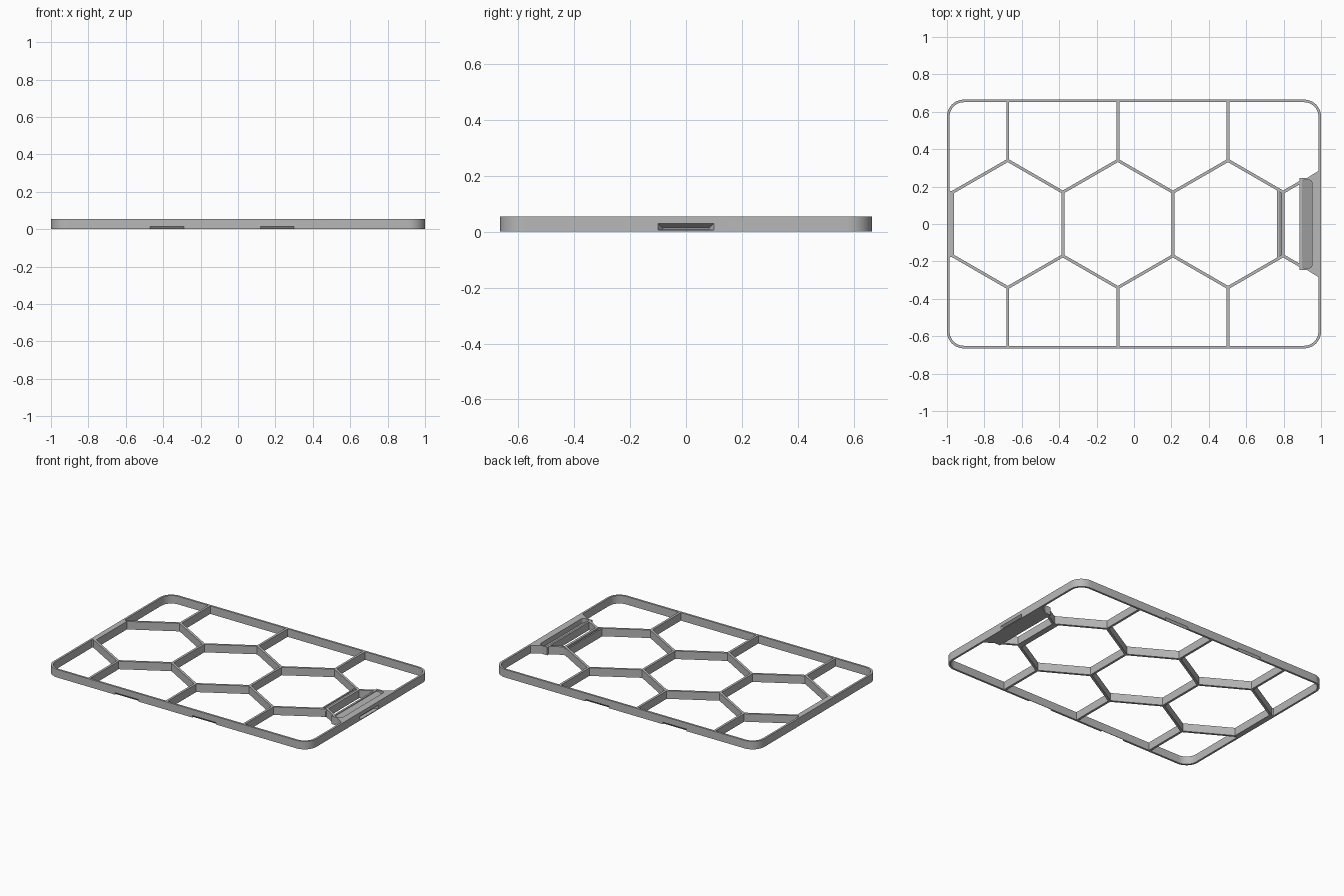
import bpy, bmesh, math

if "Cube" in bpy.data.objects:
    bpy.data.objects.remove(bpy.data.objects["Cube"])

H = 0.055            # overall height
WALL = 0.014         # rim thickness
RIB = 0.016          # lattice thickness
R = 0.34             # hexagon radius
HALF = R * math.sqrt(3) / 2
CENTRES = [-0.675 + 2 * HALF * i for i in range(3)]

grey = bpy.data.materials.new("plain grey")
grey.diffuse_color = (0.48, 0.48, 0.48, 1)
grey.use_nodes = True
grey.node_tree.nodes["Principled BSDF"].inputs["Base Color"].default_value = grey.diffuse_color


def make(name, bm):
    bmesh.ops.recalc_face_normals(bm, faces=bm.faces[:])
    me = bpy.data.meshes.new(name)
    bm.to_mesh(me)
    bm.free()
    me.materials.append(grey)
    ob = bpy.data.objects.new(name, me)
    bpy.context.collection.objects.link(ob)
    return ob


def loft(name, bottom, top):
    """Closed solid between two matching loops of 3D points."""
    bm = bmesh.new()
    a = [bm.verts.new(p) for p in bottom]
    b = [bm.verts.new(p) for p in top]
    n = len(a)
    bm.faces.new(a)
    bm.faces.new(b)
    for i in range(n):
        j = (i + 1) % n
        bm.faces.new((a[i], a[j], b[j], b[i]))
    return make(name, bm)


def prism(name, pts, z0=0.0, z1=H):
    return loft(name, [(x, y, z0) for x, y in pts], [(x, y, z1) for x, y in pts])


def rounded(x0, x1, y0, y1, r, n=10):
    pts = []
    for k, (cx, cy) in enumerate([(x1 - r, y1 - r), (x0 + r, y1 - r),
                                  (x0 + r, y0 + r), (x1 - r, y0 + r)]):
        for i in range(n + 1):
            a = math.pi / 2 * (k + i / n)
            pts.append((cx + r * math.cos(a), cy + r * math.sin(a)))
    return pts


def rib(name, p, q, ext=RIB * 0.28, t=RIB):
    dx, dy = q[0] - p[0], q[1] - p[1]
    l = math.hypot(dx, dy)
    ux, uy = dx / l, dy / l
    nx, ny = -uy * t / 2, ux * t / 2
    a = (p[0] - ux * ext, p[1] - uy * ext)
    b = (q[0] + ux * ext, q[1] + uy * ext)
    return prism(name, [(a[0] + nx, a[1] + ny), (a[0] - nx, a[1] - ny),
                        (b[0] - nx, b[1] - ny), (b[0] + nx, b[1] + ny)])


def cut(ob, cutters):
    for c in cutters:
        c.hide_render = True
        c.hide_set(True)
        m = ob.modifiers.new("cut", 'BOOLEAN')
        m.operation = 'DIFFERENCE'
        m.solver = 'EXACT'
        m.object = c
        bpy.context.view_layer.objects.active = ob
        bpy.ops.object.modifier_apply(modifier=m.name)


# Rim: rounded rectangular band
outer = rounded(-1, 1, -0.665, 0.665, 0.09)
inner = rounded(-1 + WALL, 1 - WALL, -0.665 + WALL, 0.665 - WALL, 0.09 - WALL)
bm = bmesh.new()
loops = [[bm.verts.new((x, y, z)) for x, y in pts]
         for pts, z in ((outer, 0), (outer, H), (inner, H), (inner, 0))]
n = len(outer)
for k in range(4):
    a, b = loops[k], loops[(k + 1) % 4]
    for i in range(n):
        j = (i + 1) % n
        bm.faces.new((a[i], a[j], b[j], b[i]))
rim = make("rim", bm)

# Sloped grip notches along the bottom of both long sides
notches = []
for s in (-1, 1):
    for x0, x1 in ((-0.47, -0.29), (0.12, 0.30)):
        prof = [(0.675, -0.01), (0.675, 0.0275), (0.6535, -0.001), (0.6535, -0.01)]
        notches.append(loft("notch_cutter", [(x0, s * y, z) for y, z in prof],
                            [(x1, s * y, z) for y, z in prof]))

# Tapered pocket in the right end
def pocket_loop(x, w, z0, z1):
    return [(x, -w, z0), (x, w, z0), (x, w, z1), (x, -w, z1)]
pocket = loft("pocket_cutter", pocket_loop(1.005, 0.103, 0.005, 0.033),
              pocket_loop(0.975, 0.082, 0.007, 0.013))
cut(rim, notches + [pocket])

# Latch block behind the right end
half = [(0.996, 0.29), (0.925, 0.246), (0.884, 0.246)]
latch = prism("latch_block", half + [(x, -y) for x, y in reversed(half)])

# Rounded slot with a floor sloping down toward the right
slot_pts = rounded(0.897, 0.951, -0.235, 0.235, 0.015, 4)
def floor_z(x):
    return 0.05 - (x - 0.897) * 0.55
slot = loft("slot_cutter", [(x, y, floor_z(x)) for x, y in slot_pts],
            [(x, y, H + 0.02) for x, y in slot_pts])
cut(latch, [slot, pocket])

# Hexagon lattice
for cx in CENTRES:
    for s in (-1, 1):
        rib("spoke", (cx, s * R), (cx, s * 0.66), 0)
        for d in (-1, 1):
            rib("hex_diagonal", (cx, s * R), (cx + d * HALF, s * R / 2))
    rib("hex_divider", (cx + HALF, -R / 2), (cx + HALF, R / 2))

# Left hexagon side merged into the rim
prism("left_hex_side", [(-0.99, -0.18), (-0.962, -0.17), (-0.962, 0.17), (-0.99, 0.18)])

# Short struts from the last hexagon to the latch
last = CENTRES[-1] + HALF
for s in (-1, 1):
    rib("latch_strut", (last, s * R / 2), (0.887, s * (R / 2 + (0.887 - last) * 0.577)))

# Second rail and sloped channel beside the last divider
w = 0.183
prism("channel_rail", [(0.764, -w), (0.774, -w), (0.774, w), (0.764, w)])
chan = [(0.773, 0), (0.795, 0), (0.795, 0.037), (0.773, 0.05)]
loft("channel_floor", [(x, -w, z) for x, z in chan], [(x, w, z) for x, z in chan])

# Smooth the rounded corners, keep all edges crisp
for ob in (rim, latch):
    bpy.ops.object.select_all(action='DESELECT')
    ob.select_set(True)
    bpy.context.view_layer.objects.active = ob
    bpy.ops.object.shade_smooth_by_angle(angle=math.radians(30))
